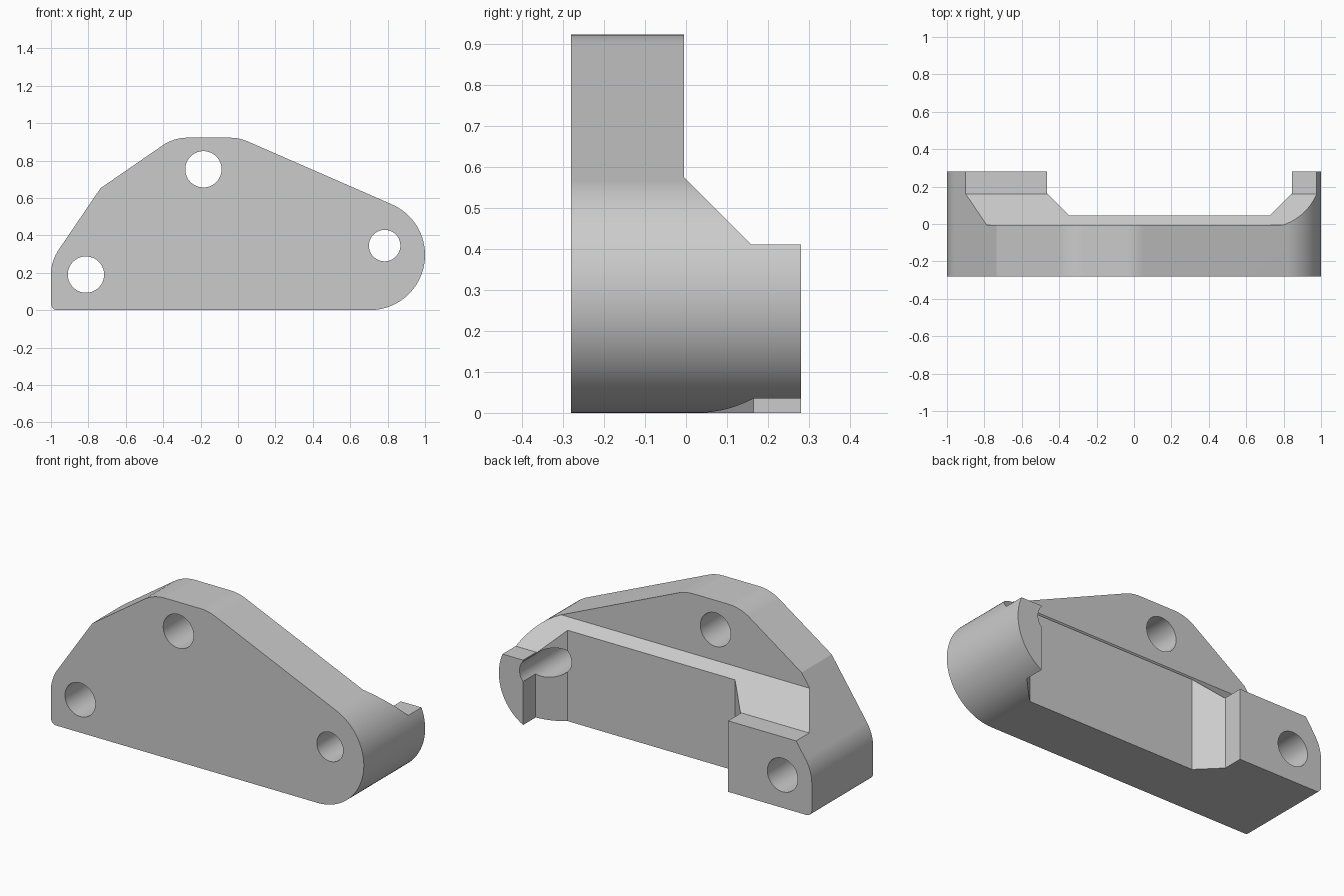
import bpy, bmesh
from math import radians, cos, sin, pi

cube = bpy.data.objects.get("Cube")
if cube:
    bpy.data.objects.remove(cube, do_unlink=True)

grey = bpy.data.materials.new("plain_grey")
grey.use_nodes = True
grey.diffuse_color = (0.6, 0.6, 0.6, 1)
grey.node_tree.nodes["Principled BSDF"].inputs["Base Color"].default_value = (0.6, 0.6, 0.6, 1)


def arc(cx, cz, r, start, end):
    """Points on an arc, angles in degrees."""
    n = max(4, int(abs(end - start) / 4))
    angles = [radians(start + (end - start) * i / n) for i in range(n + 1)]
    return [(cx + r * cos(a), cz + r * sin(a)) for a in angles]


def prism(name, outline, axis, low, high):
    """Extrude a flat outline along one axis (0 = x, 1 = y, 2 = z)."""
    def place(p, d):
        co = list(p)
        co.insert(axis, d)
        return co
    bm = bmesh.new()
    face = bm.faces.new([bm.verts.new(place(p, low)) for p in outline])
    top = bmesh.ops.extrude_face_region(bm, geom=[face])["geom"]
    for v in top:
        if isinstance(v, bmesh.types.BMVert):
            v.co[axis] = high
    bmesh.ops.recalc_face_normals(bm, faces=bm.faces)
    mesh = bpy.data.meshes.new(name)
    bm.to_mesh(mesh)
    bm.free()
    obj = bpy.data.objects.new(name, mesh)
    bpy.context.collection.objects.link(obj)
    mesh.materials.append(grey)
    return obj


def activate(obj):
    bpy.ops.object.select_all(action="DESELECT")
    obj.select_set(True)
    bpy.context.view_layer.objects.active = obj


def cut(obj, cutter):
    cutter.hide_render = True
    mod = obj.modifiers.new("cut", "BOOLEAN")
    mod.operation = "DIFFERENCE"
    mod.solver = "EXACT"
    mod.object = cutter
    activate(obj)
    bpy.ops.object.modifier_apply(modifier=mod.name)
    bpy.data.objects.remove(cutter, do_unlink=True)


# Bracket body: rounded outline, clockwise from the lower left
outline = arc(-0.965, 0.035, 0.035, 270, 180)
outline += arc(-0.765, 0.19, 0.235, 180, 145.7)
outline += [(-0.735, 0.652)]
outline += arc(-0.27, 0.687, 0.235, 124.5, 90)
outline += arc(-0.043, 0.687, 0.235, 90, 66.45)
outline += arc(0.705, 0.295, 0.295, 66.45, -90)
body = prism("bracket_body", outline, 1, -0.28, 0.28)

# Upper rear step with sloped shoulder
step = [(-0.005, 1.2), (-0.005, 0.575), (0.16, 0.41), (0.5, 0.41), (0.5, 1.2)]
cut(body, prism("step_cutter", step, 0, -1.5, 1.5))

# Rear pocket between the two feet, with slanted ends
pocket = [(-0.465, 0.5), (-0.465, 0.165), (-0.345, 0.045),
          (0.725, 0.045), (0.845, 0.165), (0.845, 0.5)]
cut(body, prism("pocket_cutter", pocket, 2, -0.5, 1.5))

# Bolt holes
for x, z, r in [(-0.185, 0.753, 0.097), (-0.813, 0.19, 0.097), (0.784, 0.345, 0.084)]:
    cut(body, prism("hole_cutter", arc(x, z, r, 0, 360)[:-1], 1, -1, 1))

# Smooth curves, crisp edges
activate(body)
bpy.ops.object.shade_smooth_by_angle(angle=radians(15))
weighted = body.modifiers.new("even_shading", "WEIGHTED_NORMAL")
weighted.keep_sharp = True
